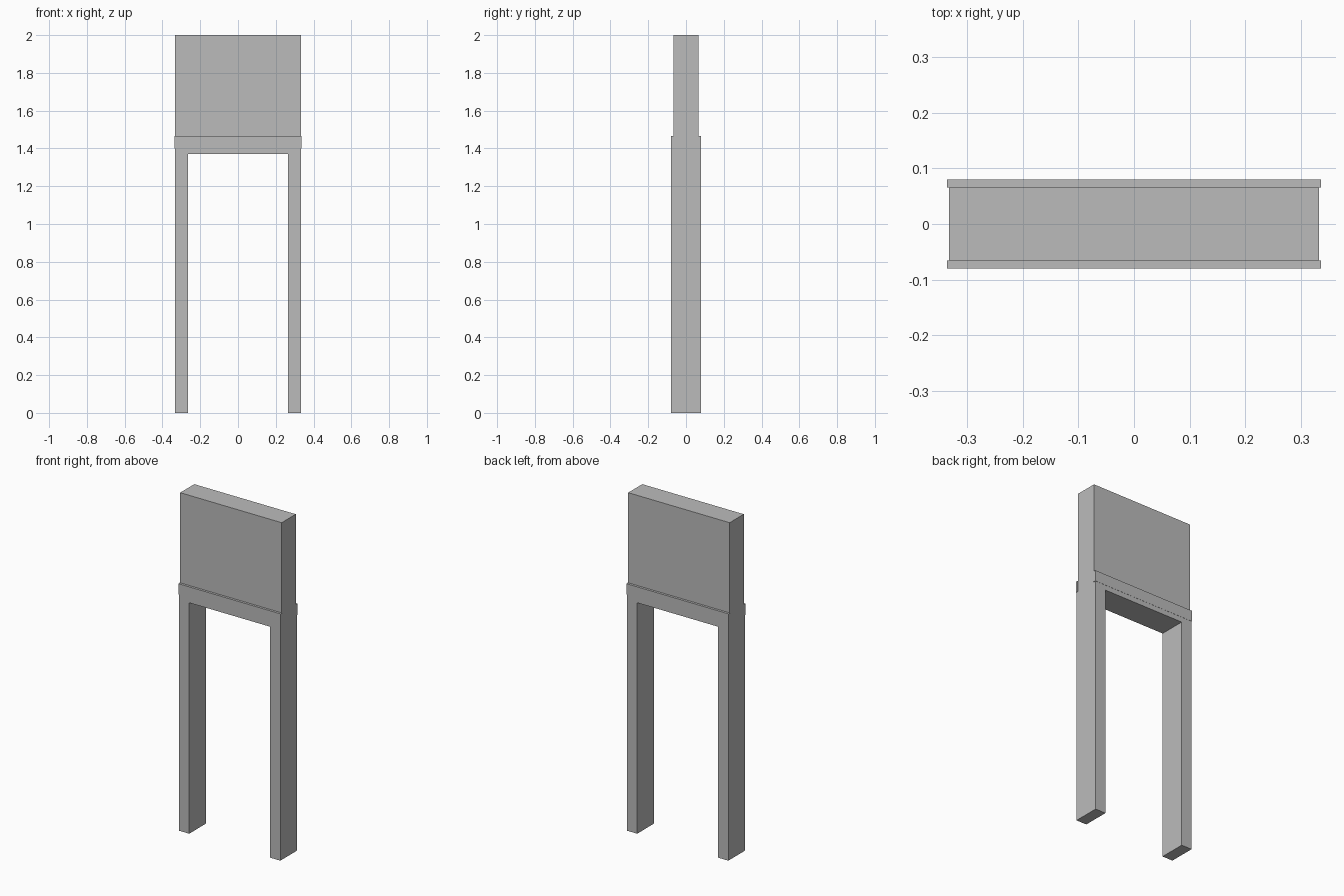
import bpy

# Remove the default object
cube = bpy.data.objects.get("Cube")
if cube:
    bpy.data.objects.remove(cube, do_unlink=True)

# Single flat colour
grey = bpy.data.materials.new("plain_grey")
grey.use_nodes = True
GREY = (0.5, 0.5, 0.5, 1)
grey.diffuse_color = GREY
grey.node_tree.nodes["Principled BSDF"].inputs["Base Color"].default_value = GREY


def box(name, low, high):
    """Add a box spanning two opposite corners."""
    middle = [(a + b) / 2 for a, b in zip(low, high)]
    size = [b - a for a, b in zip(low, high)]
    bpy.ops.mesh.primitive_cube_add(size=1, location=middle)
    obj = bpy.context.object
    obj.name = name
    obj.scale = size
    bpy.ops.object.transform_apply(location=False, rotation=False, scale=True)
    obj.data.materials.append(grey)
    return obj


HALF_WIDTH = 0.333
LEG_INNER = 0.265
HALF_DEPTH = 0.079
PANEL_DEPTH = 0.066
RAIL_BOTTOM = 1.37
LEG_TOP = 1.4
RAIL_TOP = 1.465

# Upright back panel, reaching down to the top of the frame
box("back_panel", (-HALF_WIDTH, -PANEL_DEPTH, LEG_TOP), (HALF_WIDTH, PANEL_DEPTH, 2))

# Crossbar between the two slab legs
box("crossbar", (-LEG_INNER, -HALF_DEPTH, RAIL_BOTTOM), (LEG_INNER, HALF_DEPTH, LEG_TOP))

for side, sign in (("left", 1), ("right", -1)):
    xs = sorted((sign * LEG_INNER, sign * HALF_WIDTH))
    box(side + "_leg", (xs[0], -HALF_DEPTH, 0), (xs[1], HALF_DEPTH, LEG_TOP))

# Slightly wider rails clasping the panel, front and back
for side, sign in (("front", -1), ("back", 1)):
    ys = sorted((sign * PANEL_DEPTH, sign * (HALF_DEPTH + 0.001)))
    box(side + "_rail", (-0.336, ys[0], LEG_TOP), (0.336, ys[1], RAIL_TOP))
